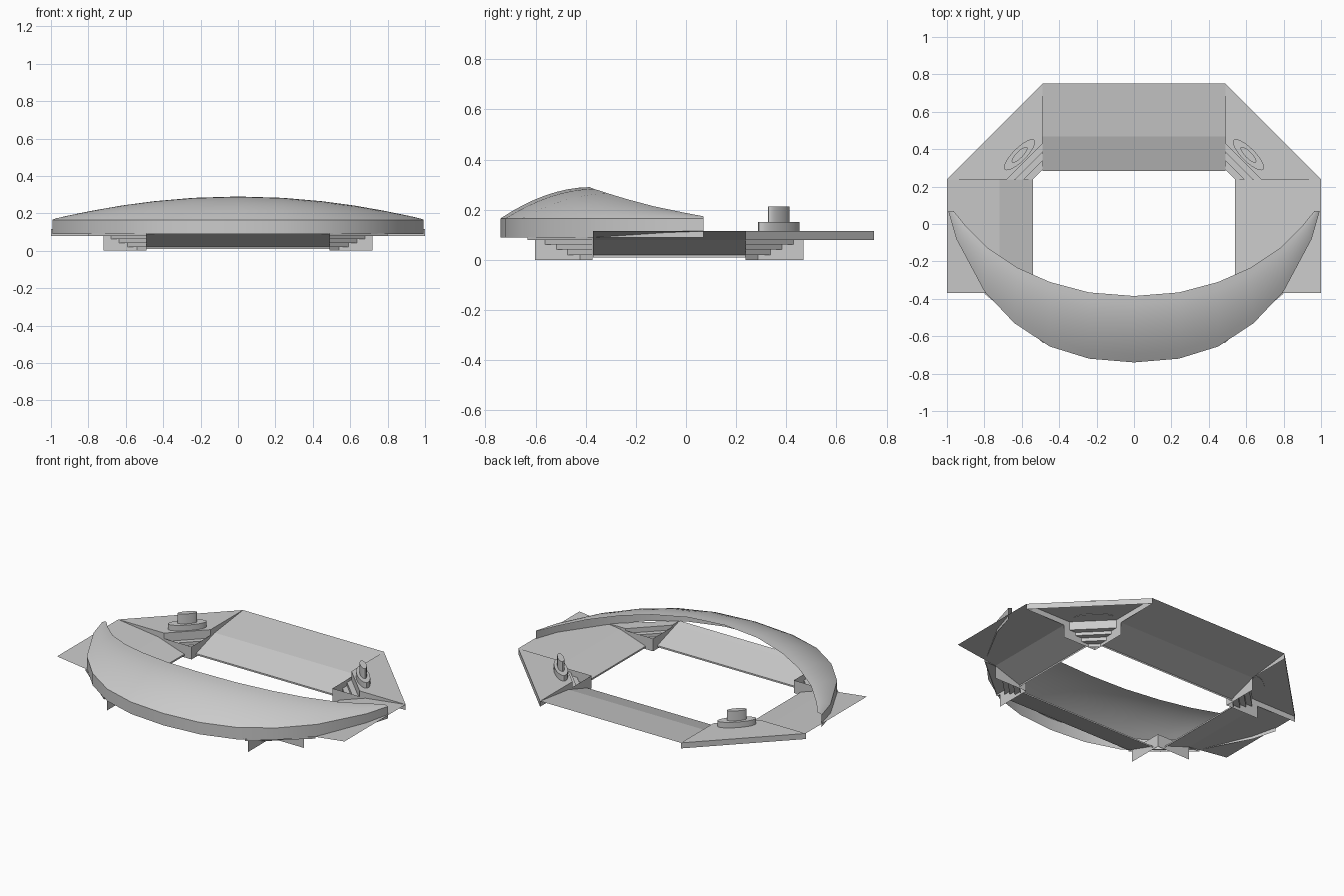
import bpy, bmesh, math
from mathutils import Matrix

if "Cube" in bpy.data.objects:
    bpy.data.objects.remove(bpy.data.objects["Cube"])

CY = -0.067          # the bowl is symmetric about this y
SX, SY = 0.49, 0.238  # inner corner of each bowl corner


def mesh(name, verts, faces, smooth=False):
    bm = bmesh.new()
    vs = [bm.verts.new(v) for v in verts]
    for f in faces:
        bm.faces.new([vs[i] for i in f])
    bmesh.ops.remove_doubles(bm, verts=bm.verts, dist=0.0005)
    bm.normal_update()
    for f in bm.faces:
        if f.normal.z < -0.01:
            f.normal_flip()
    me = bpy.data.meshes.new(name)
    bm.to_mesh(me)
    bm.free()
    ob = bpy.data.objects.new(name, me)
    bpy.context.collection.objects.link(ob)
    if smooth:
        bpy.ops.object.select_all(action='DESELECT')
        ob.select_set(True)
        bpy.context.view_layer.objects.active = ob
        bpy.ops.object.shade_smooth_by_angle(angle=math.radians(35))
    return ob


def loft(name, rows, smooth=False):
    n = len(rows[0])
    verts = [p for r in rows for p in r]
    faces = [(i * n + j, i * n + j + 1, (i + 1) * n + j + 1, (i + 1) * n + j)
             for i in range(len(rows) - 1) for j in range(n - 1)]
    return mesh(name, verts, faces, smooth)


# Straight stands: a lower and an upper sloping tier
back = [(0.283, 0.01), (0.283, 0.02), (0.468, 0.08), (0.75, 0.115)]
front = [(-0.415, 0.01), (-0.415, 0.02), (-0.60, 0.08), (-0.635, 0.092)]
side = [(0.54, 0.01), (0.54, 0.02), (0.72, 0.08), (1.0, 0.115)]
for name, prof in (("back_stand", back), ("front_stand", front)):
    loft(name, [[(x, y, z) for y, z in prof] for x in (-SX, SX)])
for name, s in (("right_stand", 1), ("left_stand", -1)):
    loft(name, [[(s * x, y, z) for x, z in side] for y in (-0.37, SY)])


def corner(name, sx, is_back):
    sy = 1 if is_back else -1
    y0 = SY if is_back else 2 * CY - SY

    def P(a, b, z):
        return (sx * (SX + a), y0 + sy * b, z)

    # terraced seating: alternating treads and risers
    prof = [(0.05, 0.0), (0.05, 0.02), (0.10, 0.02), (0.10, 0.042), (0.145, 0.042),
            (0.145, 0.062), (0.19, 0.062), (0.19, 0.085)]
    loft(name + "_terraces", [[P(d, 0, z) for d, z in prof], [P(0, d, z) for d, z in prof]])
    # end walls
    w = 0.23
    mesh(name + "_end_walls",
         [P(0, 0, 0), P(w, 0, 0), P(w, 0, .08), P(0, 0, .08), P(0, w, 0), P(0, w, .08)],
         [(0, 1, 2, 3), (0, 4, 5, 3)])
    # upper deck
    a, b = (0.51, 0.512) if is_back else (0.31, 0.26)
    top = 0.115 if is_back else 0.092
    base = [(0.19, 0), (a, 0), (0, b), (0, 0.19)]
    mesh(name + "_deck", [P(*p, 0.08) for p in base] + [P(*p, top) for p in base],
         [(4, 5, 6, 7), (0, 1, 5, 4), (1, 2, 6, 5), (2, 3, 7, 6), (3, 0, 4, 7)])


for sx, s in ((1, "right"), (-1, "left")):
    corner("back_%s_corner" % s, sx, True)
    corner("front_%s_corner" % s, sx, False)


# Oval towers on the back corners
def oval(name, cx, cy, rx, ry, z0, z1, ang):
    bm = bmesh.new()
    m = (Matrix.Translation((cx, cy, (z0 + z1) / 2)) @ Matrix.Rotation(ang, 4, 'Z')
         @ Matrix.Diagonal((rx, ry, z1 - z0, 1)))
    bmesh.ops.create_cone(bm, cap_ends=True, segments=24, radius1=1, radius2=1, depth=1, matrix=m)
    me = bpy.data.meshes.new(name)
    bm.to_mesh(me)
    bm.free()
    ob = bpy.data.objects.new(name, me)
    bpy.context.collection.objects.link(ob)
    bpy.ops.object.select_all(action='DESELECT')
    ob.select_set(True)
    bpy.context.view_layer.objects.active = ob
    bpy.ops.object.shade_smooth_by_angle(angle=math.radians(40))


for sx, s in ((1, "right"), (-1, "left")):
    ang = -sx * math.pi / 4
    oval("%s_tower_base" % s, sx * 0.612, 0.37, 0.112, 0.036, 0.112, 0.15, ang)
    oval("%s_tower_top" % s, sx * 0.612, 0.37, 0.057, 0.018, 0.15, 0.212, ang)

# Crescent roof with a vertical outer wall
outer = [(0, -.74), (.24, -.72), (.45, -.655), (.64, -.53), (.80, -.36), (.95, -.08), (.993, .07)]
inner = [(0, -.385), (.24, -.366), (.45, -.31), (.62, -.235), (.78, -.13), (.90, -.01), (.965, .07)]
pairs = list(zip(outer, inner))
pairs = [((-o[0], o[1]), (-i[0], i[1])) for o, i in pairs[:0:-1]] + pairs
roof, wall = [], []
for o, i in pairs:
    zi = 0.165 + 0.125 * (1 - i[0] ** 2)
    row = []
    for k in range(9):
        u = k / 8
        f = 1 - (1 - u) ** 1.9
        row.append((o[0] + (i[0] - o[0]) * u, o[1] + (i[1] - o[1]) * u, 0.165 + (zi - 0.165) * f))
    roof.append(row)
    wall.append([(o[0], o[1], 0.09), (o[0], o[1], 0.155), (o[0], o[1], 0.165)])
loft("crescent_roof", roof, True)
loft("roof_outer_wall", wall, True)
